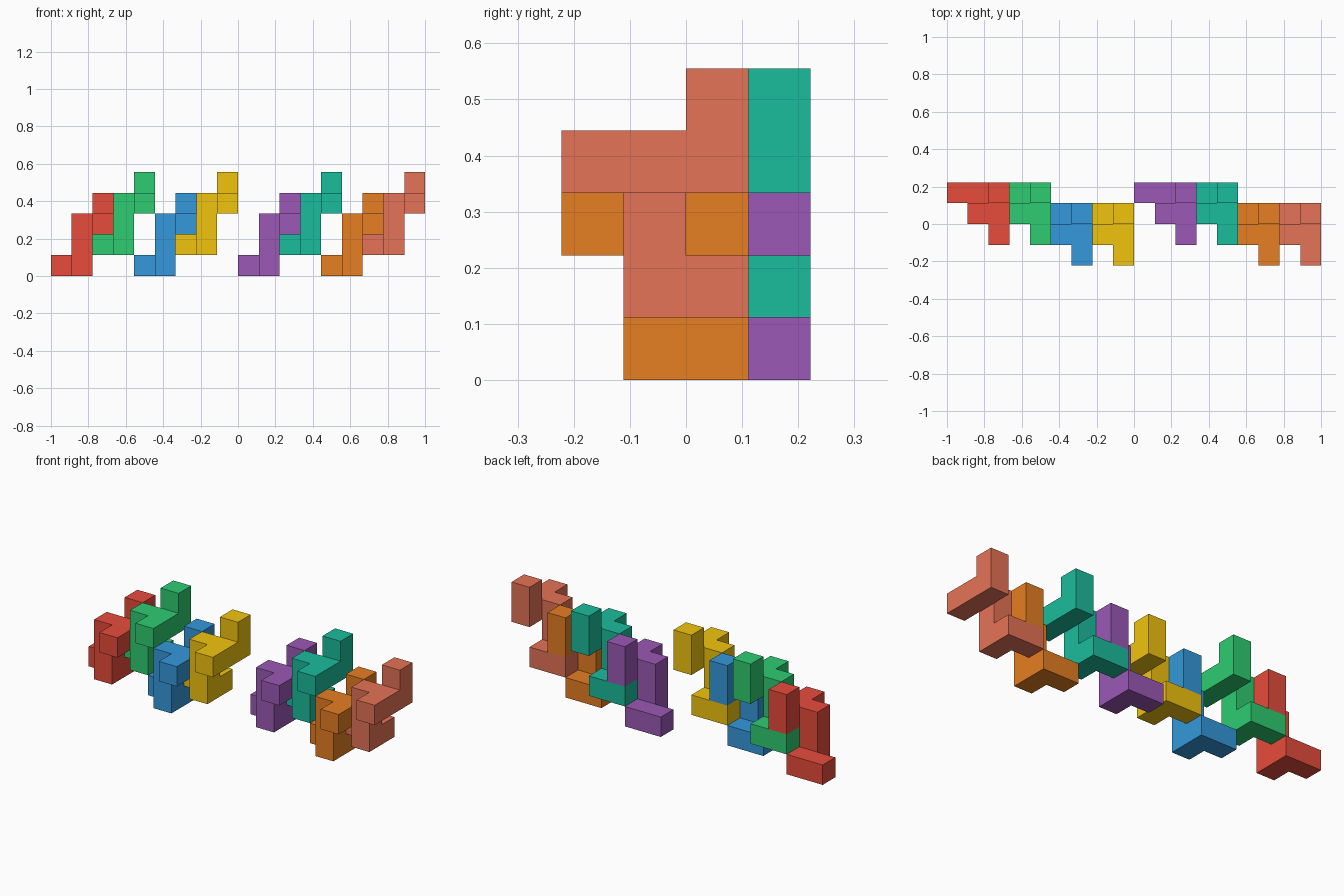
import bpy
import bmesh
from mathutils import Vector

if "Cube" in bpy.data.objects:
    bpy.data.objects.remove(bpy.data.objects["Cube"])

U = 1 / 9  # cube size

# One puzzle piece as a chain of unit cubes (x, y, z)
CELLS = {(0, 3, 0), (1, 3, 0), (1, 2, 0), (1, 2, 1), (1, 2, 2),
         (2, 2, 2), (2, 1, 2), (2, 3, 2), (2, 3, 3)}

# Name, colour and cube offset of each identical piece
PIECES = [
    ("red", "E74C3C", (0, 0, 0)),
    ("green", "2ECC71", (2, 0, 1)),
    ("blue", "3498DB", (4, -1, 0)),
    ("yellow", "F1C40F", (6, -1, 1)),
    ("purple", "9B59B6", (9, 0, 0)),
    ("teal", "1ABC9C", (11, 0, 1)),
    ("orange", "E67E22", (13, -1, 0)),
    ("salmon", "E57357", (15, -1, 1)),
]


def linear(hex_colour):
    values = [int(hex_colour[i:i + 2], 16) / 255 for i in (0, 2, 4)]
    return [c / 12.92 if c <= 0.04045 else ((c + 0.055) / 1.055) ** 2.4 for c in values] + [1]


def piece_mesh(name):
    """Outer skin of the cubes, with flat areas merged."""
    bm = bmesh.new()
    for cell in CELLS:
        for axis in range(3):
            for side in (0, 1):
                neighbour = list(cell)
                neighbour[axis] += 2 * side - 1
                if tuple(neighbour) in CELLS:
                    continue
                a, b = (axis + 1) % 3, (axis + 2) % 3
                corners = []
                for da, db in ((0, 0), (1, 0), (1, 1), (0, 1)):
                    p = Vector(cell)
                    p[axis] += side
                    p[a] += da
                    p[b] += db
                    corners.append(bm.verts.new(p * U))
                bm.faces.new(corners if side else corners[::-1])
    bmesh.ops.remove_doubles(bm, verts=bm.verts, dist=1e-4)
    bmesh.ops.dissolve_limit(bm, angle_limit=0.01, verts=bm.verts, edges=bm.edges)
    mesh = bpy.data.meshes.new(name)
    bm.to_mesh(mesh)
    bm.free()
    return mesh


# Place the eight interlocking pieces in two groups of four
for colour, code, (x, y, z) in PIECES:
    name = colour + "_piece"
    obj = bpy.data.objects.new(name, piece_mesh(name))
    obj.location = ((x - 9) * U, (y - 2) * U, z * U)
    material = bpy.data.materials.new(colour)
    material.diffuse_color = linear(code)
    material.use_nodes = True
    material.node_tree.nodes["Principled BSDF"].inputs["Base Color"].default_value = material.diffuse_color
    obj.data.materials.append(material)
    bpy.context.collection.objects.link(obj)
